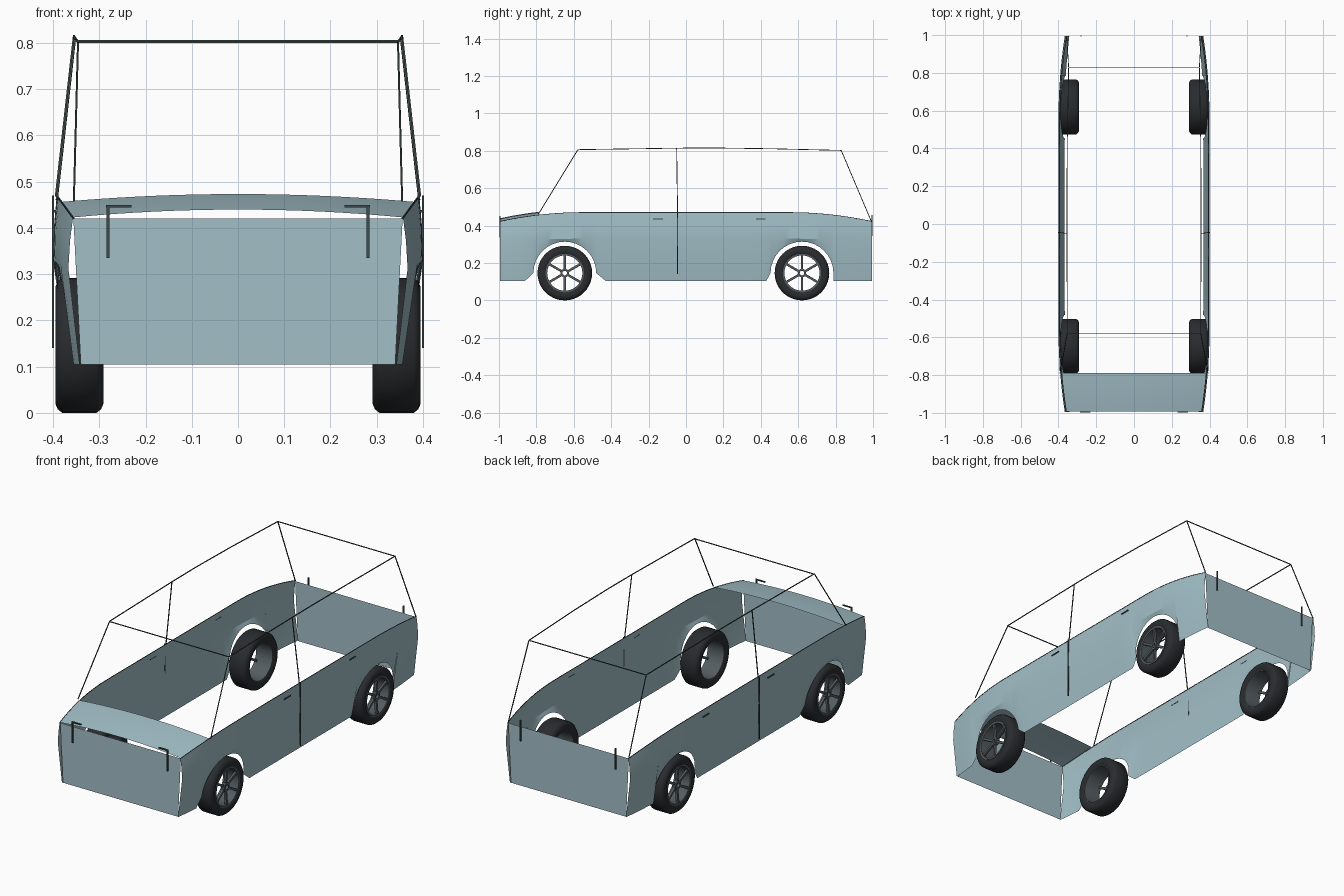
import bpy, bmesh
from math import sin, cos, pi, radians
from mathutils import Vector, Matrix

if "Cube" in bpy.data.objects:
    bpy.data.objects.remove(bpy.data.objects["Cube"])


def material(name, rgb, rough=0.6):
    m = bpy.data.materials.new(name)
    m.use_nodes = True
    m.diffuse_color = (*rgb, 1)
    node = m.node_tree.nodes["Principled BSDF"]
    node.inputs["Base Color"].default_value = (*rgb, 1)
    node.inputs["Roughness"].default_value = rough
    return m


PAINT = material("pale blue paint", (0.36, 0.52, 0.57))
TRIM = material("dark trim", (0.05, 0.07, 0.07))
RUBBER = material("black rubber", (0.022, 0.025, 0.028))
METAL = material("dark grey metal", (0.09, 0.11, 0.12))


def finish(name, bm, mat, angle=None):
    mesh = bpy.data.meshes.new(name)
    bm.to_mesh(mesh)
    bm.free()
    mesh.materials.append(mat)
    obj = bpy.data.objects.new(name, mesh)
    bpy.context.collection.objects.link(obj)
    if angle:
        bpy.ops.object.select_all(action="DESELECT")
        obj.select_set(True)
        bpy.context.view_layer.objects.active = obj
        bpy.ops.object.shade_smooth_by_angle(angle=radians(angle))
    return obj


def grid(rows, flip=False):
    """Skin of quads over equal-length rows of points."""
    bm = bmesh.new()
    rows = [[bm.verts.new(p) for p in row] for row in rows]
    for a, b in zip(rows, rows[1:]):
        for i in range(len(a) - 1):
            quad = [a[i], a[i + 1], b[i + 1], b[i]]
            bm.faces.new(quad[::-1] if flip else quad)
    return bm


def bars(name, pairs, size, mat=TRIM):
    """Thin square bars, each between two points."""
    bm = bmesh.new()
    for p, q in pairs:
        p, q = Vector(p), Vector(q)
        d = q - p
        m = (Matrix.Translation((p + q) / 2) @ d.to_track_quat("Z", "Y").to_matrix().to_4x4()
             @ Matrix.Diagonal((size, size, d.length, 1)))
        bmesh.ops.create_cube(bm, size=1, matrix=m)
    return finish(name, bm, mat)


# Body shape rules: the ends taper in and the waistline drops
AXLES = (-0.648, 0.62)
ARCH, WHEEL, FLOOR = 0.168, 0.146, 0.105


def taper(y):
    return max(0, (abs(y) - 0.55) / 0.45) ** 2


def waist(y):
    t = taper(y)
    return 0.392 - 0.036 * t, 0.47 - 0.049 * t


def crease(y):
    t = taper(y)
    return 0.4 - 0.034 * t, 0.33 - 0.018 * t


def sill_x(y):
    return 0.368 - 0.026 * taper(y)


def arch(axle):
    return [(axle - ARCH * cos(pi * i / 16), WHEEL + ARCH * sin(pi * i / 16)) for i in range(17)]


def spread(a, b, n):
    return [(a + (b - a) * i / n, FLOOR) for i in range(n + 1)]


# Lower edge of the side panel, front to back, with both wheel arches
lower = (spread(-0.995, -0.86, 3) + arch(AXLES[0]) + spread(-0.43, 0.43, 10)
         + arch(AXLES[1]) + [(AXLES[1] + ARCH + 0.001, FLOOR)] + spread(0.82, 0.995, 4))

for side, s in (("left", 1), ("right", -1)):
    bottom, middle, shoulder, top = [], [], [], []
    for y, z in lower:
        cx, cz = crease(y)
        wx, wz = waist(y)
        f = (z - FLOOR) / (cz - FLOOR)
        x = sill_x(y) * (1 - f) + cx * f - (0.008 if z > FLOOR else 0)
        bottom.append((s * x, y, z))
        middle.append((s * cx, y, cz))
        shoulder.append((s * (cx * 0.45 + wx * 0.55 + 0.002), y, cz * 0.45 + wz * 0.55))
        top.append((s * wx, y, wz))
    finish(side + "_side_panel", grid([bottom, middle, shoulder, top], s < 0), PAINT, 20)

    # Window frame: windscreen pillar, roof rail, rear pillar and door pillar
    path = [(0.392, -0.79, 0.46), (0.353, -0.578, 0.806), (0.355, -0.05, 0.814),
            (0.355, 0.15, 0.815), (0.353, 0.45, 0.811), (0.346, 0.83, 0.802),
            (0.356, 0.992, 0.42)]
    path = [(s * x, y, z) for x, y, z in path]
    door = [((s * 0.394, -0.045, 0.468), (s * 0.355, -0.05, 0.814))]
    bars(side + "_window_frame", list(zip(path, path[1:])) + door, 0.004)

    # Waist trim, door seam and handles
    bars(side + "_waist_trim", list(zip(top, top[1:])), 0.003)
    bars(side + "_door_seam", [((s * 0.4, -0.045, 0.14), (s * 0.4, -0.045, 0.47))], 0.005)
    bars(side + "_door_handles", [((s * 0.397, y - 0.026, 0.436), (s * 0.397, y + 0.026, 0.436))
                                  for y in (-0.15, 0.4)], 0.005)

    # Lamp edges at the nose and tail
    bars(side + "_front_lamp_edge", [((s * 0.281, -0.995, 0.335), (s * 0.281, -0.995, 0.45)),
                                     ((s * 0.285, -0.995, 0.447), (s * 0.23, -0.995, 0.447))], 0.006)
    bars(side + "_rear_lamp_edge", [((s * 0.281, 0.995, 0.345), (s * 0.281, 0.995, 0.457))], 0.006)

# Flat nose and tail panels
for name, y in (("front_panel", -0.99), ("rear_panel", 0.99)):
    finish(name, grid([[(-0.34, y, FLOOR), (0.34, y, FLOOR)],
                       [(-0.356, y, 0.42), (0.356, y, 0.42)]], y > 0), PAINT)

# Crowned bonnet
rows = []
for j in range(7):
    y = -0.992 + 0.204 * j / 6
    wx, wz = waist(y)
    rows.append([(wx * u / 8, y, wz + 0.017 * (1 - (u / 8) ** 2)) for u in range(-8, 9)])
finish("bonnet", grid(rows), PAINT, 30)

# Windscreen and tailgate headers
bars("windscreen_header", [((-0.353, -0.578, 0.804), (0.353, -0.578, 0.804))], 0.004)
bars("tailgate_header", [((-0.346, 0.83, 0.802), (0.346, 0.83, 0.802))], 0.004)


def ring(profile, steps=40):
    """Closed profile of (x, radius) turned about the x axis."""
    rows = []
    for i in range(steps + 1):
        a = 2 * pi * i / steps
        rows.append([(x, r * sin(a), r * cos(a)) for x, r in profile + profile[:1]])
    bm = grid(rows)
    bmesh.ops.remove_doubles(bm, verts=bm.verts, dist=1e-5)
    bmesh.ops.recalc_face_normals(bm, faces=bm.faces)
    return bm


# Wheels: tyre, rim barrel, hub and six spokes
half_tyre = [(0.046, 0.1), (0.052, 0.112), (0.052, 0.126), (0.047, 0.138), (0.037, WHEEL)]
tyre = half_tyre + [(-x, r) for x, r in reversed(half_tyre)]
rim = [(0.05, 0.094), (0.05, 0.103), (-0.046, 0.103), (-0.046, 0.097), (0.03, 0.094)]
hub = [(0.046, 0.012), (0.046, 0.023), (0.026, 0.023), (0.026, 0.012)]
for end, axle in zip(("front", "rear"), AXLES):
    for side, s in (("left", 1), ("right", -1)):
        name = f"{end}_{side}_"
        spokes = [((0.036, 0.02 * sin(i * pi / 3), 0.02 * cos(i * pi / 3)),
                   (0.042, 0.097 * sin(i * pi / 3), 0.097 * cos(i * pi / 3))) for i in range(6)]
        parts = [finish(name + "tyre", ring(tyre), RUBBER, 40),
                 finish(name + "rim", ring(rim), METAL, 40),
                 finish(name + "hub", ring(hub, 20), METAL, 40),
                 bars(name + "spokes", spokes, 0.012, METAL)]
        for part in parts:
            part.location = (s * 0.343, axle, WHEEL)
            part.rotation_euler.z = 0 if s > 0 else pi
